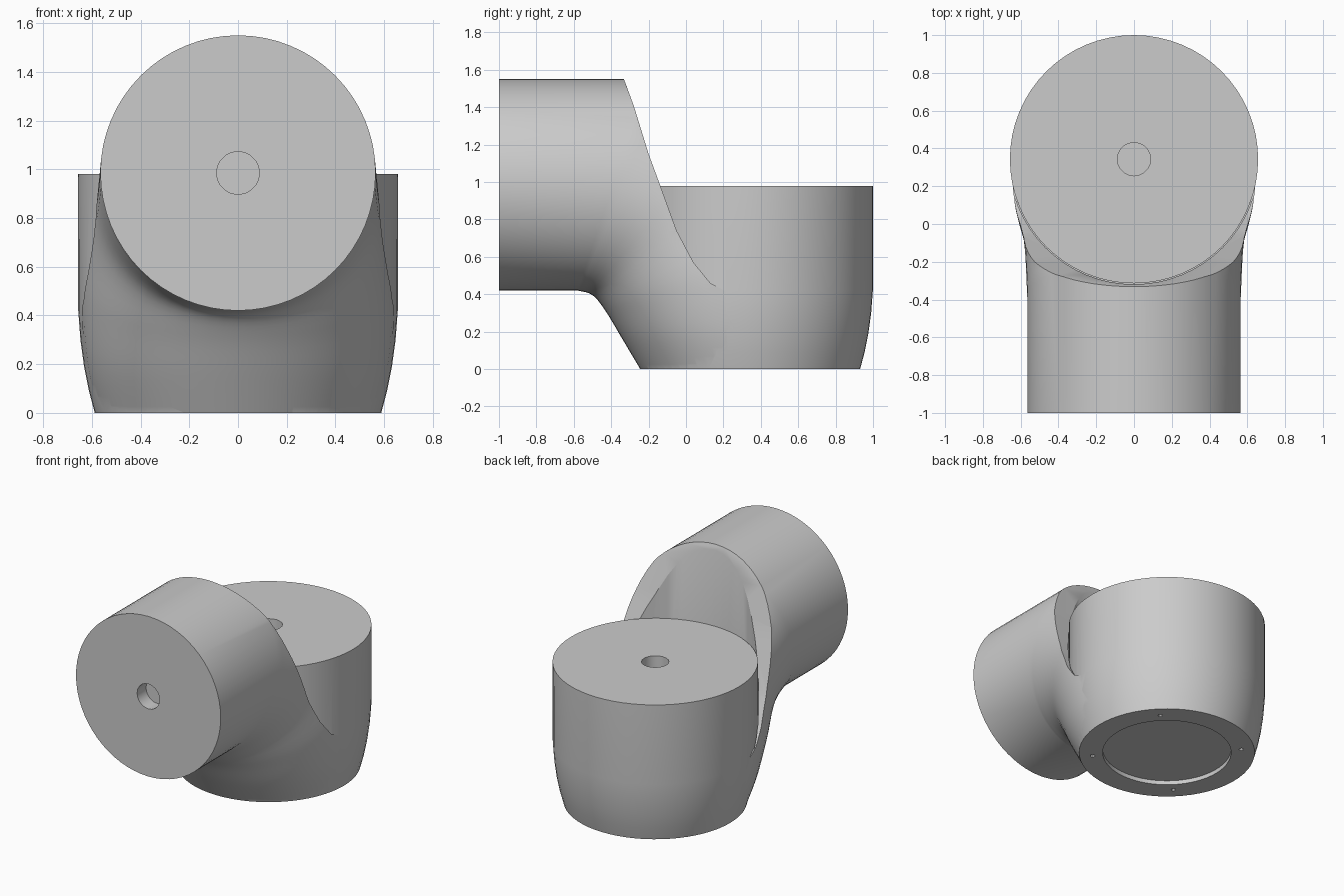
import bpy, bmesh, math
from mathutils import Vector, Matrix

cube = bpy.data.objects.get("Cube")
if cube:
    bpy.data.objects.remove(cube)

grey = bpy.data.materials.new("plain grey")
grey.use_nodes = True
grey.diffuse_color = (0.6, 0.6, 0.6, 1)
grey.node_tree.nodes["Principled BSDF"].inputs["Base Color"].default_value = (0.6, 0.6, 0.6, 1)

AXIS_Y = 0.343   # y of the cup axis
ARM_Z = 0.985    # z of the arm axis
SIDES = 64


def make_object(name, bm):
    bmesh.ops.recalc_face_normals(bm, faces=bm.faces)
    mesh = bpy.data.meshes.new(name)
    bm.to_mesh(mesh)
    bm.free()
    mesh.materials.append(grey)
    obj = bpy.data.objects.new(name, mesh)
    bpy.context.collection.objects.link(obj)
    return obj


def loft(name, rings):
    """Skin a list of closed rings and cap both ends."""
    bm = bmesh.new()
    loops = [[bm.verts.new(p) for p in ring] for ring in rings]
    n = len(loops[0])
    for a, b in zip(loops, loops[1:]):
        for i in range(n):
            j = (i + 1) % n
            bm.faces.new((a[i], a[j], b[j], b[i]))
    bm.faces.new(loops[0])
    bm.faces.new(loops[-1])
    return make_object(name, bm)


def ring(low, high, width):
    """Ellipse spanning two (y, z) points, with the given half width in x."""
    low, high = Vector((0, *low)), Vector((0, *high))
    mid, half = (low + high) / 2, (high - low) / 2
    angles = [math.tau * i / SIDES for i in range(SIDES)]
    return [mid - half * math.cos(a) + Vector((width * math.sin(a), 0, 0)) for a in angles]


def level_ring(radius, z):
    return ring((AXIS_Y - radius, z), (AXIS_Y + radius, z), radius)


def cylinder(name, centre, radius, depth, sides, along_y=False):
    bm = bmesh.new()
    turn = Matrix.Rotation(math.pi / 2, 4, "X") if along_y else Matrix()
    bmesh.ops.create_cone(bm, cap_ends=True, segments=sides, radius1=radius, radius2=radius,
                          depth=depth, matrix=Matrix.Translation(centre) @ turn)
    return make_object(name, bm)


def combine(target, tool, operation):
    """Apply a boolean and remove its tool."""
    tool.hide_render = True
    mod = target.modifiers.new("combine", "BOOLEAN")
    mod.operation, mod.object, mod.solver = operation, tool, "EXACT"
    bpy.ops.object.select_all(action="DESELECT")
    bpy.context.view_layer.objects.active = target
    target.select_set(True)
    bpy.ops.object.modifier_apply(modifier=mod.name)
    bpy.data.objects.remove(tool)


def smooth_steps(keys, steps):
    """Catmull-Rom interpolation through tuples."""
    rows = [Vector(k) for k in keys]
    padded = [rows[0], *rows, rows[-1]]
    out = []
    for a, b, c, d in zip(padded, padded[1:], padded[2:], padded[3:]):
        for s in range(steps):
            t = s / steps
            out.append(b + (c - a) * (t / 2) + (a * 2 - b * 5 + c * 4 - d) * (t * t / 2)
                       + (b * 3 - a - c * 3 + d) * (t ** 3 / 2))
    return out + [rows[-1]]


# Elbow: straight arm bending down into the round base
# each key: lower y, lower z, upper y, upper z, half width
bend = [(-0.58, 0.42, -0.20, 1.55, 0.565),
        (-0.50, 0.395, 0.40, 1.25, 0.585),
        (-0.43, 0.31, 0.85, 0.72, 0.64),
        (-0.34, 0.16, 0.93, 0.30, 0.63),
        (-0.246, 0.002, 0.92, 0.002, 0.583)]
rings = [ring((-1, 0.42), (-1, 1.55), 0.565)]
rings += [ring(k[0:2], k[2:4], k[4]) for k in smooth_steps(bend, 5)]
elbow = loft("elbow_body", rings)

# Sloping cut behind the arm
slope = [(-0.40, 1.75), (-0.33, 1.545), (-0.28, 1.41), (-0.20, 1.15), (-0.13, 0.96),
         (-0.05, 0.74), (0.04, 0.57), (0.13, 0.46), (0.24, 0.40), (1.3, 0.40), (1.3, 1.75)]
sloping_cut = loft("sloping_cut", [[Vector((x, y, z)) for y, z in slope] for x in (-1, 1)])
combine(elbow, sloping_cut, "DIFFERENCE")

# Round clearance around the cup
clearance = cylinder("round_clearance", (0, AXIS_Y, 1.2), 0.662, 1.5, SIDES)
combine(elbow, clearance, "DIFFERENCE")

# Upright cup with a rounded-in foot
profile = [(0.588, 0), (0.612, 0.09), (0.632, 0.19), (0.647, 0.30), (0.656, 0.42), (0.657, 0.98)]
cup = loft("cup", [level_ring(r, z) for r, z in profile])
combine(elbow, cup, "UNION")

# Socket holes in the cup top and arm face
combine(elbow, cylinder("top_hole", (0, AXIS_Y, 0.98), 0.088, 0.2, 20), "DIFFERENCE")
combine(elbow, cylinder("arm_hole", (0, -1, ARM_Z), 0.088, 0.2, 20, True), "DIFFERENCE")

# Shallow recess and four screw holes underneath
combine(elbow, cylinder("base_recess", (0, AXIS_Y, 0), 0.43, 0.06, SIDES), "DIFFERENCE")
for i in range(4):
    a = math.pi / 4 + i * math.pi / 2
    spot = (0.5 * math.cos(a), AXIS_Y + 0.5 * math.sin(a), 0)
    combine(elbow, cylinder("screw_hole", spot, 0.016, 0.06, 10), "DIFFERENCE")

bpy.ops.object.select_all(action="DESELECT")
elbow.select_set(True)
bpy.context.view_layer.objects.active = elbow
bpy.ops.object.shade_smooth_by_angle(angle=math.radians(30))
